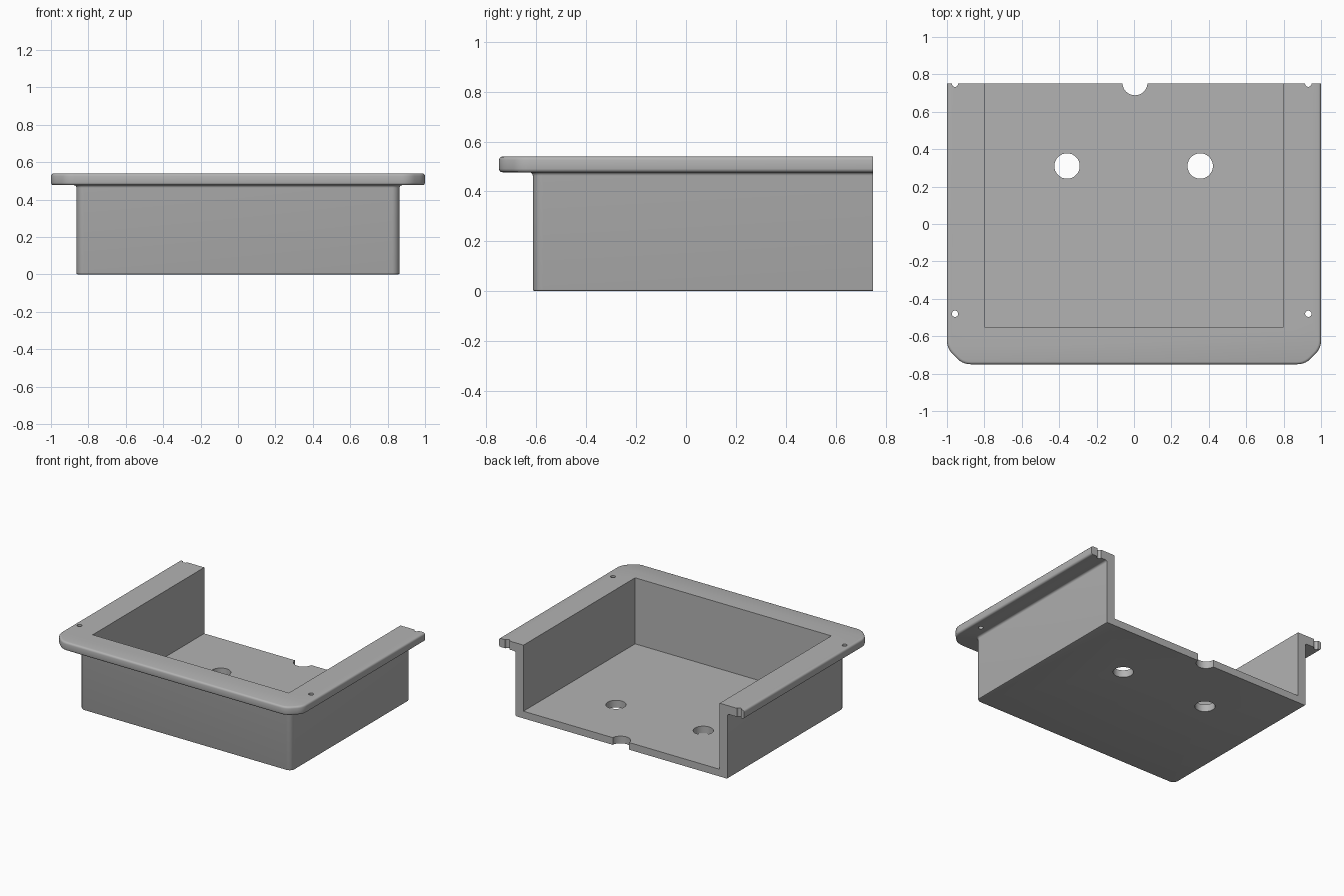
import bpy, bmesh, math

if "Cube" in bpy.data.objects:
    bpy.data.objects.remove(bpy.data.objects["Cube"])

BACK = 0.75

grey = bpy.data.materials.new("plain grey")
grey.diffuse_color = (0.45, 0.45, 0.45, 1)
grey.use_nodes = True
grey.node_tree.nodes["Principled BSDF"].inputs["Base Color"].default_value = grey.diffuse_color


def outline(half_w, front, chamfer, radius, seg=5):
    """Closed loop: square at the back, softened chamfers at the two front corners."""
    t = radius * math.tan(math.pi / 8)
    right = []
    # arc from the front edge into the chamfer, then from the chamfer into the side
    for cx, cy, start in ((half_w - chamfer - t, front + radius, -90),
                          (half_w - radius, front + chamfer + t, -45)):
        for i in range(seg + 1):
            a = math.radians(start + 45 * i / seg)
            right.append((cx + radius * math.cos(a), cy + radius * math.sin(a)))
    right.append((half_w, BACK))
    return right + [(-x, y) for x, y in reversed(right)]


def loft(name, rings):
    """Skin a stack of (outline, z) rings and cap both ends."""
    bm = bmesh.new()
    loops = [[bm.verts.new((x, y, z)) for x, y in pts] for pts, z in rings]
    n = len(loops[0])
    for a, b in zip(loops, loops[1:]):
        for i in range(n):
            j = (i + 1) % n
            bm.faces.new((a[i], a[j], b[j], b[i]))
    bm.faces.new(list(reversed(loops[0])))
    bm.faces.new(loops[-1])
    bmesh.ops.recalc_face_normals(bm, faces=bm.faces)
    mesh = bpy.data.meshes.new(name)
    bm.to_mesh(mesh)
    bm.free()
    obj = bpy.data.objects.new(name, mesh)
    bpy.context.collection.objects.link(obj)
    mesh.materials.append(grey)
    return obj


def cut(target, cutter):
    mod = target.modifiers.new("cut", 'BOOLEAN')
    mod.operation, mod.solver, mod.object = 'DIFFERENCE', 'EXACT', cutter
    bpy.context.view_layer.objects.active = target
    bpy.ops.object.modifier_apply(modifier=mod.name)
    bpy.data.objects.remove(cutter)


def body_ring(grow, z):
    r = 0.04 + grow
    return outline(0.864 + grow, -0.614 - grow, 0.6 * r, r), z


def flange_ring(inset, z):
    return outline(1 - inset, -0.75 + inset, 0.085 - 0.586 * inset, 0.1 - inset), z


# Tray body and flange as one skin, with rounded edges and a fillet under the flange
rings = [body_ring(-0.008, 0), body_ring(-0.0023, 0.0023), body_ring(0, 0.008),
         body_ring(0, 0.463)]
rings += [body_ring(0.014 * (1 - math.cos(a)), 0.463 + 0.014 * math.sin(a))
          for a in (math.pi / 6, math.pi / 3, math.pi / 2)]
R = 0.014
rings += [flange_ring(R * (1 - math.sin(a)), 0.477 + R * (1 - math.cos(a)))
          for a in (0, math.pi / 6, math.pi / 3, math.pi / 2)]
rings += [flange_ring(R * (1 - math.cos(a)), 0.54 - R + R * math.sin(a))
          for a in (0, math.pi / 6, math.pi / 3, math.pi / 2)]
tray = loft("flanged_tray", rings)

# Inner cavity, open at the back
bpy.ops.mesh.primitive_cube_add(size=1, location=(0, 0.225, 0.553))
cavity = bpy.context.object
cavity.scale = (1.6, 1.55, 1.0)
bpy.context.view_layer.update()
cut(tray, cavity)

# Drain holes, back notch, and screw holes with half-holes on the back edge
holes = [(-0.358, 0.31, 0.068, 32), (0.354, 0.31, 0.068, 32), (0.005, 0.755, 0.067, 32),
         (-0.957, -0.48, 0.017, 16), (0.932, -0.48, 0.017, 16),
         (-0.957, 0.75, 0.017, 16), (0.932, 0.75, 0.017, 16)]
for x, y, r, sides in holes:
    bpy.ops.mesh.primitive_cylinder_add(vertices=sides, radius=r, depth=2,
                                        location=(x, y, 0.3))
    cut(tray, bpy.context.object)

bpy.ops.object.select_all(action='DESELECT')
tray.select_set(True)
bpy.context.view_layer.objects.active = tray
bpy.ops.object.shade_smooth_by_angle(angle=math.radians(35))
